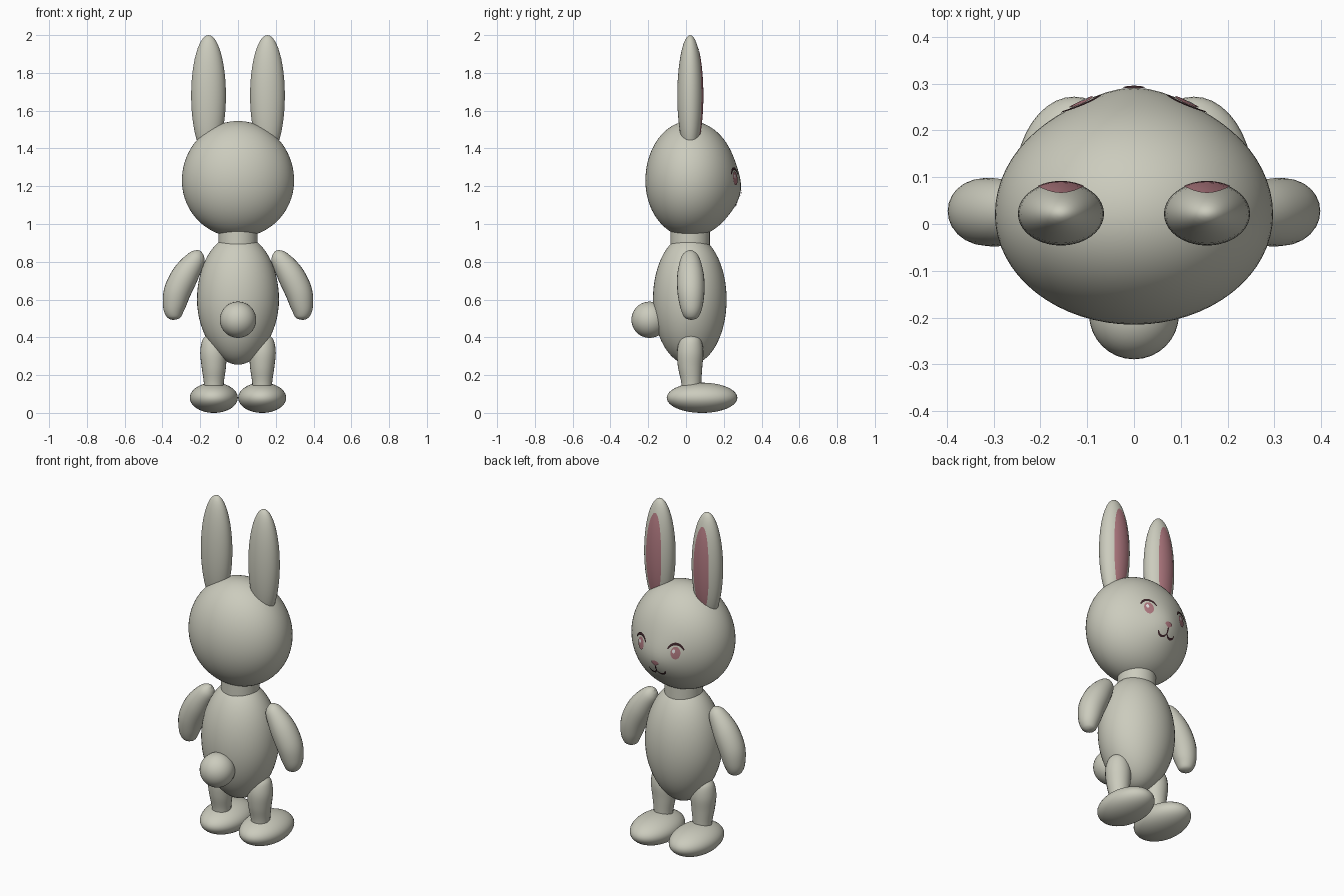
import bpy, bmesh, math
from mathutils import Vector

if "Cube" in bpy.data.objects:
    bpy.data.objects.remove(bpy.data.objects["Cube"])


def material(name, rgb):
    m = bpy.data.materials.new(name)
    m.diffuse_color = (*rgb, 1)
    m.use_nodes = True
    m.node_tree.nodes["Principled BSDF"].inputs["Base Color"].default_value = m.diffuse_color
    return m


FUR = material("warm_grey_fur", (0.60, 0.60, 0.51))
PINK = material("dusty_pink", (0.43, 0.19, 0.215))
DARK = material("dark_brown", (0.045, 0.018, 0.022))
WHITE = material("white", (0.85, 0.85, 0.85))


def finish(bm, name, mat, plate=False):
    bmesh.ops.recalc_face_normals(bm, faces=bm.faces[:])
    if plate:  # thin plates all face forward (+y)
        bm.normal_update()
        for f in bm.faces:
            if f.normal.y < 0:
                f.normal_flip()
    me = bpy.data.meshes.new(name)
    bm.to_mesh(me)
    bm.free()
    me.materials.append(mat)
    ob = bpy.data.objects.new(name, me)
    bpy.context.collection.objects.link(ob)
    for p in me.polygons:
        p.use_smooth = True
    return ob


def ellipsoid(name, centre, radii, seg=40, rings=24):
    bm = bmesh.new()
    bmesh.ops.create_uvsphere(bm, u_segments=seg, v_segments=rings, radius=1)
    for v in bm.verts:
        v.co = Vector(c + r * q for c, r, q in zip(centre, radii, v.co))
    return finish(bm, name, FUR)


def smooth_path(keys, steps=5):
    """Catmull-Rom interpolation of tuples."""
    k = [Vector(p) for p in keys]
    k = [k[0]] + k + [k[-1]]
    out = []
    for i in range(1, len(k) - 2):
        a, b, c, d = k[i - 1:i + 3]
        for j in range(steps):
            t = j / steps
            out.append(0.5 * (2 * b + (c - a) * t + (2 * a - 5 * b + 4 * c - d) * t * t
                              + (3 * b - a - 3 * c + d) * t ** 3))
    return out + [k[-2]]


def limb(name, keys, side, seg=24):
    """Round tapered tube through (x, y, z) with radii; keys are (x, z, y, r)."""
    pts = smooth_path(keys)
    bm = bmesh.new()
    loops = []
    for i, p in enumerate(pts):
        a, b = pts[max(i - 1, 0)], pts[min(i + 1, len(pts) - 1)]
        d = Vector((b[0] - a[0], 0, b[1] - a[1])).normalized()
        n = Vector((-d.z, 0, d.x))
        c, r = Vector((p[0], p[2], p[1])), max(p[3], 0.002)
        loop = []
        for j in range(seg):
            t = math.tau * j / seg
            q = c + r * (n * math.cos(t) + Vector((0, 1, 0)) * math.sin(t))
            loop.append(bm.verts.new((q.x * side, q.y, q.z)))
        loops.append(loop)
    for u, w in zip(loops, loops[1:]):
        for j in range(seg):
            bm.faces.new((u[j], u[j - 1], w[j - 1], w[j]))
    bm.faces.new(loops[0])
    bm.faces.new(loops[-1])
    return finish(bm, name, FUR)


# surfaces the painted details lie on
def muzzle(x, z):
    return 0.024 * math.exp(-(x * x + (z - 1.17) ** 2) / 0.0144)


def head_y(x, z):
    rz = 0.315 if z > 1.23 else 0.30
    q = 1 - (x / 0.297) ** 2 - ((z - 1.23) / rz) ** 2
    return 0.02 + 0.25 * math.sqrt(max(q, 0)) + muzzle(x, z) + 0.004


def ear_y(x, z):
    q = 1 - ((abs(x) - 0.156) / 0.092) ** 2 - ((z - 1.68) / 0.32) ** 2
    return 0.022 + 0.068 * math.sqrt(max(q, 0)) + 0.002


def patch(name, x, z, rx, rz, surf, mat, lift=0.0, pointed=0.0):
    """Curved oval plate; pointed narrows its lower half."""
    bm = bmesh.new()
    seg, rings = 32, 8
    mid = bm.verts.new((x, surf(x, z) + lift, z))
    prev = None
    for k in range(1, rings + 1):
        loop = []
        for j in range(seg):
            t = math.tau * j / seg
            w = 1 + pointed * min(math.sin(t), 0)
            px, pz = x + rx * k / rings * math.cos(t) * w, z + rz * k / rings * math.sin(t)
            loop.append(bm.verts.new((px, surf(px, pz) + lift, pz)))
        for j in range(seg):
            if prev:
                bm.faces.new((prev[j - 1], prev[j], loop[j], loop[j - 1]))
            else:
                bm.faces.new((mid, loop[j], loop[j - 1]))
        prev = loop
    return finish(bm, name, mat, True)


def stroke(name, keys, width, mat):
    """Painted line on the face with tapered ends."""
    pts = smooth_path(keys)
    bm = bmesh.new()
    prev = None
    for i, p in enumerate(pts):
        d = (pts[min(i + 1, len(pts) - 1)] - pts[max(i - 1, 0)]).normalized()
        n = Vector((-d.y, d.x)) * width / 2 * (0.4 + 0.6 * math.sin(math.pi * i / (len(pts) - 1)))
        pair = [bm.verts.new((q.x, head_y(q.x, q.y) + 0.001, q.y)) for q in (p - n, p + n)]
        if prev:
            bm.faces.new((prev[0], pair[0], pair[1], prev[1]))
        prev = pair
    return finish(bm, name, mat, True)


# head, fuller towards the face with a soft muzzle
head = ellipsoid("head", (0, 0.02, 1.23), (0.297, 1, 1), 64, 40)
for v in head.data.vertices:
    y, z = v.co.y - 0.02, v.co.z - 1.23
    v.co.z = 1.23 + z * (0.315 if z > 0 else 0.30)
    front = min(max(y, 0) * 3, 1)
    v.co.y = 0.02 + y * (0.25 if y > 0 else 0.235) + front * muzzle(v.co.x, v.co.z)

# neck
bm = bmesh.new()
bmesh.ops.create_cone(bm, cap_ends=True, segments=40, radius1=0.104, radius2=0.104, depth=0.12)
bmesh.ops.translate(bm, verts=bm.verts, vec=(0, 0.022, 0.945))
bmesh.ops.scale(bm, verts=bm.verts, vec=(1, 1, 1))
neck = finish(bm, "neck", FUR)
neck.data.set_sharp_from_angle(angle=math.radians(40))

# body, slightly pointed below, and tail
body = ellipsoid("body", (0, 0.02, 0.6), (0.217, 0.195, 0.345), 48, 32)
for v in body.data.vertices:
    t = max(0, (0.6 - v.co.z) / 0.345)
    v.co.x *= 1 - 0.12 * t * t
ellipsoid("tail", (0, -0.193, 0.493), (0.096, 0.096, 0.096), 32, 20)

ARM = [(0.192, 0.853, 0.022, 0.0), (0.200, 0.845, 0.022, 0.026), (0.222, 0.815, 0.022, 0.050),
       (0.276, 0.735, 0.024, 0.070), (0.320, 0.645, 0.026, 0.072), (0.338, 0.565, 0.028, 0.060),
       (0.341, 0.515, 0.028, 0.042), (0.342, 0.498, 0.028, 0.024), (0.342, 0.492, 0.028, 0.0)]
LEG = [(0.135, 0.424, 0.025, 0.0), (0.135, 0.414, 0.025, 0.030), (0.133, 0.385, 0.024, 0.057),
       (0.130, 0.32, 0.022, 0.070), (0.128, 0.24, 0.022, 0.064), (0.128, 0.16, 0.028, 0.053),
       (0.128, 0.08, 0.030, 0.050)]

for side, tag in ((-1, "left"), (1, "right")):
    # limbs and ears
    limb(tag + "_arm", ARM, side)
    limb(tag + "_leg", LEG, side)
    ellipsoid(tag + "_foot", (side * 0.128, 0.085, 0.08), (0.127, 0.187, 0.08))
    ellipsoid(tag + "_ear", (side * 0.156, 0.022, 1.68), (0.092, 0.068, 0.32))
    patch(tag + "_inner_ear", side * 0.156, 1.68, 0.05, 0.25, ear_y, PINK)
    # eye, highlight and lash
    ex = side * 0.113
    patch(tag + "_eye", ex, 1.242, 0.025, 0.036, head_y, PINK)
    patch(tag + "_eye_highlight", ex + 0.008, 1.252, 0.008, 0.011, head_y, WHITE, 0.002)
    stroke(tag + "_eyelash", [(ex - 0.042, 1.262), (ex - 0.024, 1.285), (ex, 1.293),
                              (ex + 0.024, 1.285), (ex + 0.042, 1.262)], 0.015, DARK)
    # half of the mouth
    stroke(tag + "_mouth", [(0, 1.118), (side * 0.012, 1.102), (side * 0.030, 1.098),
                            (side * 0.046, 1.106), (side * 0.054, 1.122)], 0.011, DARK)

# nose and the line below it
patch("nose", 0, 1.165, 0.024, 0.016, head_y, PINK, 0.001, 0.6)
stroke("nose_line", [(0, 1.152), (0, 1.135), (0, 1.115)], 0.009, DARK)
